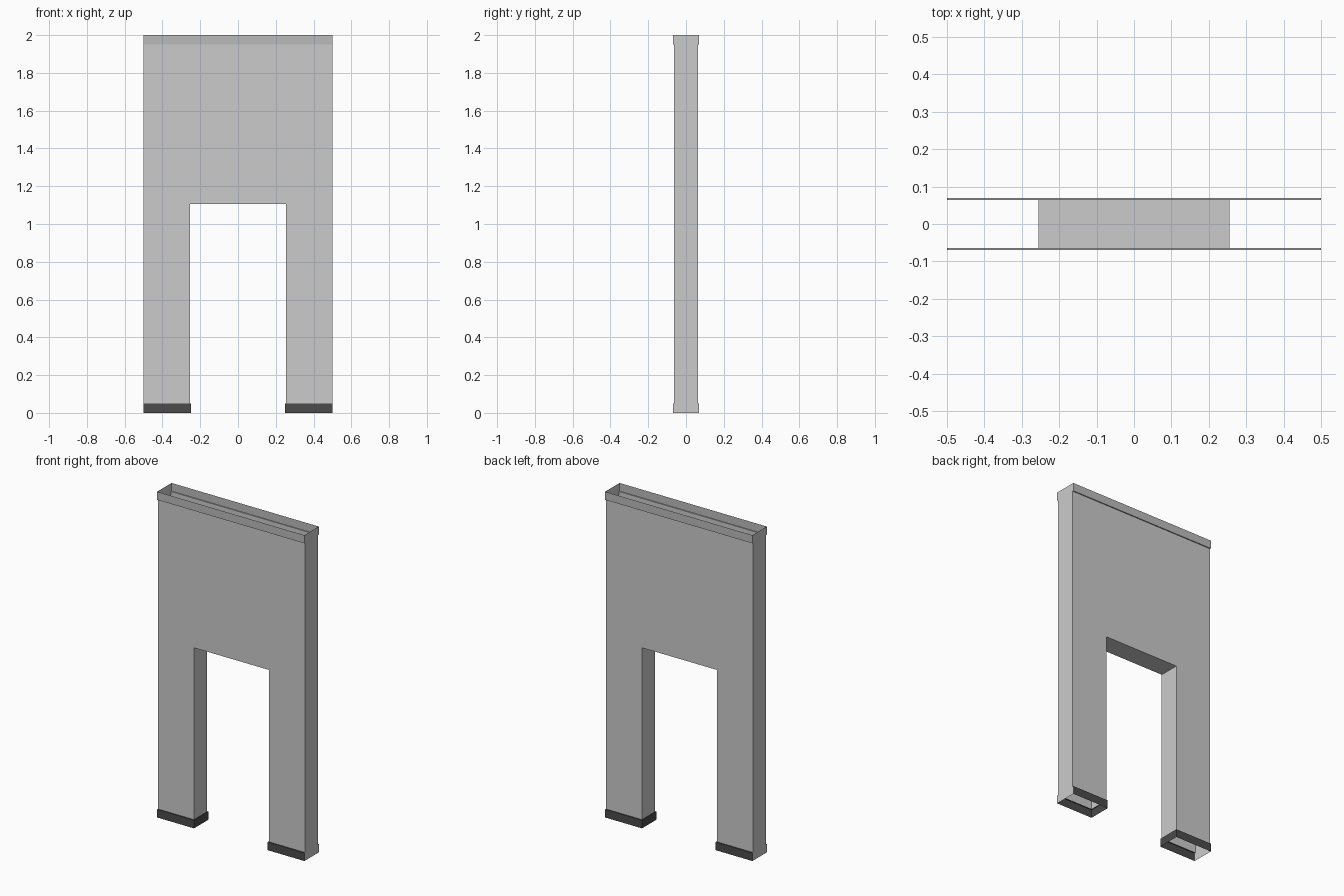
import bpy

if "Cube" in bpy.data.objects:
    bpy.data.objects.remove(bpy.data.objects["Cube"])

W, H = 0.5, 2.0            # half width, height
Y, YT = 0.0635, 0.07       # wall and trim half depth
D, DT, DH = 0.255, 0.25, 1.105   # doorway half width, at skirting, doorway height
T = 0.05                   # trim height


def make(name, verts, faces, mirror="", mat=None):
    me = bpy.data.meshes.new(name)
    me.from_pydata(verts, [], faces)
    ob = bpy.data.objects.new(name, me)
    bpy.context.collection.objects.link(ob)
    if mirror:
        m = ob.modifiers.new("Mirror", 'MIRROR')
        m.use_axis = ("X" in mirror, "Y" in mirror, False)
        m.use_mirror_merge = False
    if mat:
        me.materials.append(mat)
    return ob


def panel(name, verts, mirror=""):
    return make(name, verts, [range(len(verts))], mirror)


def strip(name, rings, mirror, mat):
    n = len(rings[0])
    faces = [(r * n + i + 1, r * n + i, (r + 1) * n + i, (r + 1) * n + i + 1)
             for r in range(len(rings) - 1) for i in range(n - 1)]
    return make(name, [v for ring in rings for v in ring], faces, mirror, mat)


def material(name, v):
    m = bpy.data.materials.new(name)
    m.diffuse_color = (v, v, v, 1)
    m.use_nodes = True
    m.node_tree.nodes["Principled BSDF"].inputs["Base Color"].default_value = m.diffuse_color
    return m


trim_mat = material("trim_grey", 0.5)
dark_mat = material("skirting_dark", 0.07)

# front and back wall sheets with the doorway notch
profile = [(-W, T), (-D, T), (-D, DH), (D, DH), (D, T), (W, T), (W, H - T), (-W, H - T)]
panel("wall_faces", [(x, -Y, z) for x, z in profile], "Y")

# end panels, flared at both trims
right = [(YT, 0), (YT, T), (Y, T), (Y, H - T), (YT, H - T), (YT, H)]
left = [(-y, z) for y, z in reversed(right)]
panel("end_panels", [(W, y, z) for y, z in right + left], "X")

# doorway lining
panel("door_jambs", [(D, Y, T), (D, -Y, T), (D, -Y, DH), (D, Y, DH)], "X")
panel("door_lintel", [(-D, -Y, DH), (-D, Y, DH), (D, Y, DH), (D, -Y, DH)])


# skirting wrapped around each leg, with a small ledge on top
def leg_path(x, y, z):
    return [(W, -y, z), (x, -y, z), (x, y, z), (W, y, z)]


strip("skirting", [leg_path(DT, YT, 0), leg_path(DT, YT, T), leg_path(D, Y, T)], "X", dark_mat)

# top trim rails, with underside ledge
strip("top_trim", [[(W, -y, z), (-W, -y, z)] for y, z in ((Y, H - T), (YT, H - T), (YT, H))],
      "Y", trim_mat)
